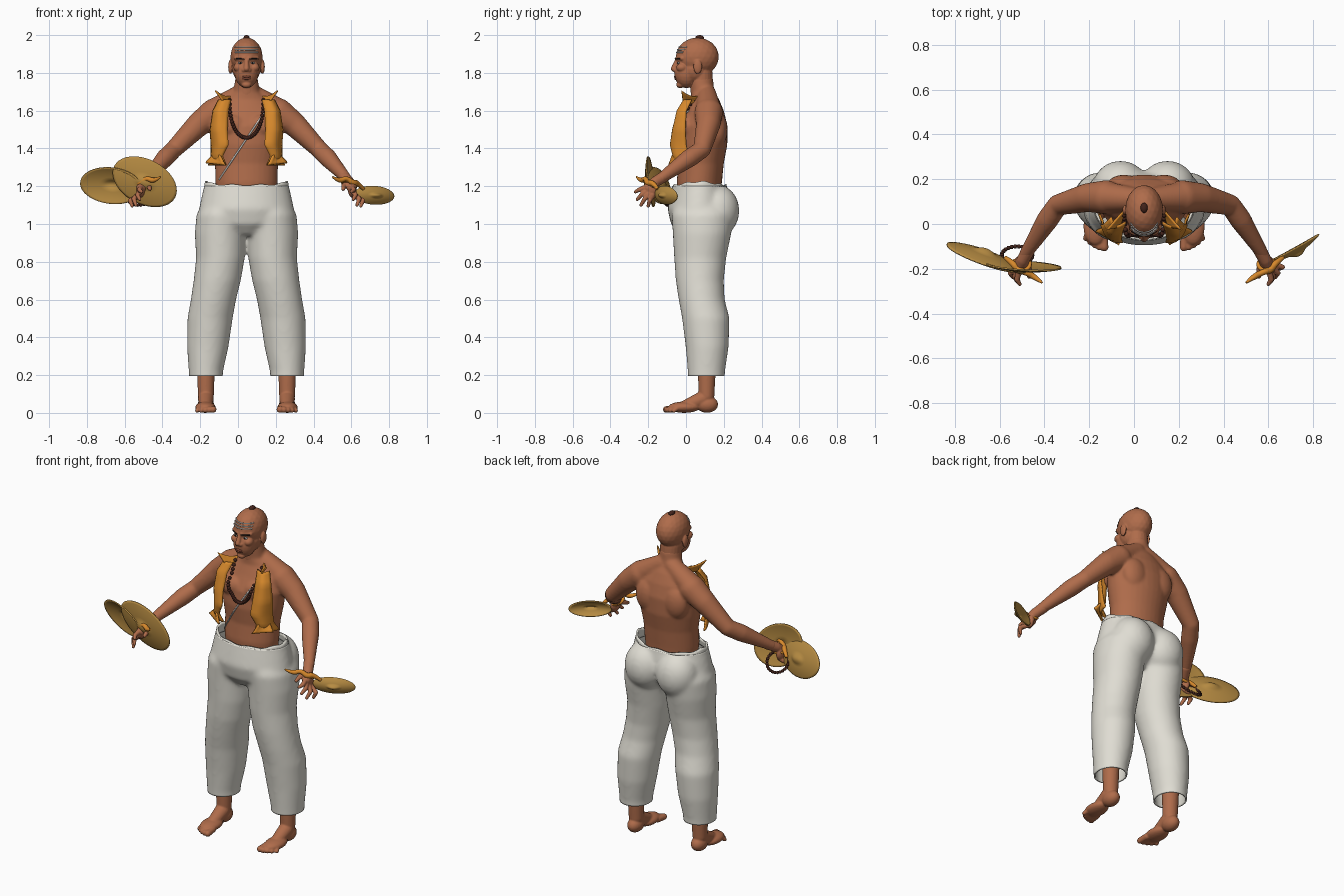
import bpy, bmesh, math
from mathutils import Vector, Matrix
from mathutils.bvhtree import BVHTree

cube = bpy.data.objects.get("Cube")
if cube:
    bpy.data.objects.remove(cube)

CX = 0.045  # the body stands slightly off centre; parts are built around its own axis
SIDES = (-1, 1)


def material(name, *rgb):
    m = bpy.data.materials.new(name)
    m.use_nodes = True
    m.diffuse_color = (*rgb, 1)
    m.node_tree.nodes["Principled BSDF"].inputs["Base Color"].default_value = (*rgb, 1)
    return m


SKIN = material("brown skin", .43, .15, .07)
LIP = material("lip brown", .27, .08, .045)
CLOTH = material("off white cloth", .74, .72, .65)
ORANGE = material("orange cloth", .68, .25, .025)
BRASS = material("brass", .47, .26, .055)
BEAD = material("dark wood", .055, .017, .011)
ASH = material("pale ash", .68, .67, .64)
BLACK = material("black", .012, .009, .008)


def finish(name, bm, mat, voxel=0, smooth=0, thick=0):
    """Turn a bmesh into a smooth object, optionally fused or thickened."""
    bmesh.ops.recalc_face_normals(bm, faces=bm.faces)
    mesh = bpy.data.meshes.new(name)
    bm.to_mesh(mesh)
    bm.free()
    ob = bpy.data.objects.new(name, mesh)
    bpy.context.collection.objects.link(ob)
    ob.location.x = CX
    if voxel:
        mod = ob.modifiers.new("fuse", "REMESH")
        mod.mode = "VOXEL"
        mod.voxel_size = voxel
        mod = ob.modifiers.new("soften", "SMOOTH")
        mod.iterations = smooth
        dg = bpy.context.evaluated_depsgraph_get()
        ob.data = bpy.data.meshes.new_from_object(ob.evaluated_get(dg))
        ob.modifiers.clear()
        ob.data.name = name
    if thick:
        ob.modifiers.new("thickness", "SOLIDIFY").thickness = thick
    ob.data.materials.clear()
    ob.data.materials.append(mat)
    ob.data.shade_smooth()
    return ob


def ball(bm, c, r, detail=3):
    r = r if isinstance(r, tuple) else (r, r, r)
    bmesh.ops.create_icosphere(bm, subdivisions=detail, radius=1,
                               matrix=Matrix.Translation(c) @ Matrix.Diagonal((*r, 1)))


def limb(bm, *joints):
    """Tapered rounded segments through joints given as (x, y, z, radius)."""
    for a, b in zip(joints, joints[1:]):
        t = bmesh.new()
        for x, y, z, r in (a, b):
            ball(t, (x, y, z), r)
        points = [v.co.copy() for v in t.verts]
        t.clear()
        for p in points:
            t.verts.new(p)
        bmesh.ops.convex_hull(t, input=t.verts)
        bmesh.ops.delete(t, geom=[v for v in t.verts if not v.link_faces], context="VERTS")
        tmp = bpy.data.meshes.new("tmp")
        t.to_mesh(tmp)
        t.free()
        bm.from_mesh(tmp)
        bpy.data.meshes.remove(tmp)


def loft(bm, rings, n=32):
    """Closed stack of level ellipses: (z, centre x, centre y, radius x, radius y)."""
    rows = [[bm.verts.new((cx + rx * math.cos(math.tau * i / n),
                           cy + ry * math.sin(math.tau * i / n), z)) for i in range(n)]
            for z, cx, cy, rx, ry in rings]
    for a, b in zip(rows, rows[1:]):
        for i in range(n):
            bm.faces.new((a[i], a[i - 1], b[i - 1], b[i]))
    bm.faces.new(rows[0])
    bm.faces.new(rows[-1])


def sheet(name, f, nu, nv, mat, thick):
    """Cloth or metal sheet from a function of two parameters."""
    bm = bmesh.new()
    g = [[bm.verts.new(f(i / nu, j / nv)) for j in range(nv + 1)] for i in range(nu + 1)]
    for i in range(nu):
        for j in range(nv):
            bm.faces.new((g[i][j], g[i + 1][j], g[i + 1][j + 1], g[i][j + 1]))
    bmesh.ops.remove_doubles(bm, verts=bm.verts, dist=.0005)
    return finish(name, bm, mat, thick=thick)


def cord(name, points, radius, mat, widths=None):
    cu = bpy.data.curves.new(name, "CURVE")
    cu.dimensions = "3D"
    cu.bevel_depth = radius
    cu.bevel_resolution = 2
    cu.use_fill_caps = True
    sp = cu.splines.new("NURBS")
    sp.points.add(len(points) - 1)
    for i, p in enumerate(points):
        sp.points[i].co = (*p, 1)
        sp.points[i].radius = widths[i] if widths else 1
    sp.use_endpoint_u = True
    sp.order_u = 3
    ob = bpy.data.objects.new(name, cu)
    ob.location.x = CX
    cu.materials.append(mat)
    bpy.context.collection.objects.link(ob)


def projector(ob):
    """Return a function that drops (x, z) onto the front of an object."""
    bm = bmesh.new()
    bm.from_mesh(ob.data)
    tree = BVHTree.FromBMesh(bm)
    bm.free()

    def drop(x, z, lift=0):
        hit = tree.ray_cast(Vector((x, -1, z)), Vector((0, 1, 0)))[0] or Vector((x, .05, z))
        return hit - Vector((0, lift, 0))
    return drop


# Torso and arms
bm = bmesh.new()
loft(bm, [(1.08, 0, .07, .15, .11), (1.22, 0, .07, .165, .12), (1.32, 0, .08, .167, .12),
          (1.42, 0, .085, .185, .134), (1.52, 0, .09, .198, .13), (1.6, 0, .1, .185, .1),
          (1.66, 0, .1, .12, .075), (1.7, 0, .088, .07, .062), (1.78, 0, .08, .058, .062)])
for s in SIDES:
    ball(bm, (s * .08, 0, 1.52), (.085, .045, .06))
    ball(bm, (s * .09, .165, 1.5), (.08, .055, .1))
    limb(bm, (s * .03, .11, 1.69, .05), (s * .17, .12, 1.595, .07))
    limb(bm, (s * .17, .12, 1.59, .076), (s * .25, .118, 1.53, .065), (s * .385, .085, 1.395, .047),
         (s * .43, .02, 1.35, .049), (s * .53, -.135, 1.24, .028))
torso = finish("torso_and_arms", bm, SKIN, .008, 8)

# Hands with spread fingers
TIPS = ((.555, -.268, 1.17), (.565, -.258, 1.13), (.585, -.238, 1.1), (.605, -.2, 1.095))
for s, side in zip(SIDES, ("right", "left")):
    bm = bmesh.new()
    limb(bm, (s * .515, -.115, 1.252, .03), (s * .54, -.16, 1.225, .029), (s * .558, -.2, 1.19, .026))
    ball(bm, (s * .56, -.185, 1.185), (.024, .04, .045))
    limb(bm, (s * .535, -.16, 1.22, .02), (s * .515, -.2, 1.2, .014), (s * .512, -.235, 1.185, .01))
    for i, (x, y, z) in enumerate(TIPS):
        ky, kz = -.215 + i * .014, 1.193 - i * .013
        limb(bm, (s * .56, ky, kz, .015), (s * (x + .012), (ky + y) / 2 - .006, (kz + z) / 2, .012),
             (s * x, y, z, .009))
    finish(side + "_hand", bm, SKIN, .004, 3)

# Head, with brow, nose, cheeks and ears
bm = bmesh.new()
ball(bm, (0, .06, 1.885), (.085, .114, .102))
ball(bm, (0, .002, 1.802), (.064, .064, .083))
ball(bm, (0, .045, 1.82), (.074, .078, .08))
ball(bm, (0, -.03, 1.737), (.026, .022, .018))
limb(bm, (0, .085, 1.69, .06), (0, .08, 1.8, .06))
limb(bm, (0, -.047, 1.868, .011), (0, -.066, 1.822, .015))
for s in SIDES:
    limb(bm, (s * .012, -.046, 1.877, .012), (s * .055, -.02, 1.877, .012))
    ball(bm, (s * .043, -.022, 1.828), (.026, .03, .024))
    ball(bm, (s * .014, -.058, 1.815), .011)
    ball(bm, (s * .085, .062, 1.832), (.012, .023, .038))
head = finish("head", bm, SKIN, .004, 4)
face = projector(head)

# Eyes, brows, mouth, forehead stripes and topknot
for s, side in zip(SIDES, ("right", "left")):
    eye = face(s * .032, 1.853)
    for part, size, lift, mat in (("eye", (.014, .006, .006), 0, ASH), ("iris", (.006, .004, .006), .004, BLACK)):
        bm = bmesh.new()
        ball(bm, eye - Vector((0, lift, 0)), size)
        finish(side + "_" + part, bm, mat)
    cord(side + "_brow", [face(s * x, 1.874 + .2 * x * (.07 - x)) for x in (.012, .024, .036, .048, .057)], .0035, BLACK)
bm = bmesh.new()
for z in (1.769, 1.779):
    ball(bm, face(0, z), (.024, .006, .006))
finish("lips", bm, LIP)
for k in range(3):
    z = 1.909 + k * .014
    cord("forehead_stripe", [face(x / 100, z, .001) for x in range(-6, 7)], .0035, ASH)
bm = bmesh.new()
ball(bm, (0, .072, 1.986), (.016, .023, .014))
finish("topknot", bm, BEAD)

# Bare feet and shins
for s, side in zip(SIDES, ("right", "left")):
    bm = bmesh.new()
    limb(bm, (s * .215, .11, .4, .055), (s * .215, .11, .2, .046), (s * .215, .108, .09, .042))
    ball(bm, (s * .215, .112, .045), (.043, .058, .045))
    limb(bm, (s * .215, .09, .075, .042), (s * .215, .0, .035, .034))
    ball(bm, (s * .217, -.01, .03), (.054, .085, .03))
    for i in range(5):
        r = .018 - i * .0015
        limb(bm, (s * (.18 + i * .019), -.05, .022, r), (s * (.177 + i * .021), -.104 + i * i * .0025, r, r))
    finish(side + "_foot", bm, SKIN, .005, 3)

# Baggy trousers, open at the waist and both hems
bm = bmesh.new()
for s in SIDES:
    loft(bm, [(z, s * cx, cy, rx, ry) for z, cx, cy, rx, ry in (
        (.14, .215, .108, .088, .096), (.22, .215, .108, .091, .099), (.35, .205, .112, .11, .114),
        (.5, .193, .105, .12, .126), (.6, .175, .083, .12, .122), (.7, .155, .073, .125, .127),
        (.82, .138, .075, .129, .138), (.95, .137, .085, .137, .155), (1.05, .13, .088, .135, .165),
        (1.15, .11, .085, .1, .13))])
    ball(bm, (s * .105, .165, 1.07), (.125, .118, .14))
loft(bm, [(.94, 0, .06, .06, .09), (1, 0, .06, .23, .14), (1.08, 0, .07, .252, .168),
          (1.15, 0, .072, .237, .156), (1.21, 0, .072, .223, .143), (1.29, 0, .072, .22, .14)])
trousers = finish("trousers", bm, CLOTH, .011, 12)
bm = bmesh.new()
bm.from_mesh(trousers.data)
for z, top in ((1.2, True), (.195, False)):
    bmesh.ops.bisect_plane(bm, geom=bm.verts[:] + bm.edges[:] + bm.faces[:], plane_co=(0, 0, z),
                           plane_no=(0, 0, 1), clear_outer=top, clear_inner=not top)
bm.to_mesh(trousers.data)
bm.free()
trousers.data.shade_smooth()
trousers.modifiers.new("thickness", "SOLIDIFY").thickness = .008


def waist(u, v):
    a = math.tau * u
    lift = .018 * math.cos(a) ** 4 + .004 * math.sin(a * 9)
    return ((.228 - .008 * v) * math.cos(a), .072 + (.149 - .008 * v) * math.sin(a), 1.165 + v * (.042 + lift))


sheet("waistband", waist, 64, 4, CLOTH, .01)

# Open vest panels, flared collar flaps and hanging ends
PANEL = ((1.66, .08, .005, .15, .03), (1.6, .095, -.035, .18, 0), (1.5, .1, -.068, .195, -.005),
         (1.42, .095, -.085, .19, 0), (1.36, .125, -.07, .19, .015), (1.31, .105, -.058, .205, .045))
for s, side in zip(SIDES, ("right", "left")):
    def panel(u, v):
        i = min(int(u * 5), 4)
        z, xi, yi, xo, yo = Vector(PANEL[i]).lerp(Vector(PANEL[i + 1]), u * 5 - i)
        bulge = .03 * math.sin(math.pi * v)
        return (s * (xi + (xo - xi) * v + bulge * .4), yi + (yo - yi) * v - bulge, z)

    def collar(u, v):
        low = Vector((.105, -.015, 1.63)).lerp(Vector((.085, .05, 1.645)), u)
        high = Vector((.162, -.025, 1.708)).lerp(Vector((.058, .09, 1.688)), u)
        p = low.lerp(high, v) - Vector((0, 0, .02 * v * math.sin(math.pi * u)))
        return (s * p.x, p.y, p.z)

    def hanging_end(u, v):
        w = .018 + .034 * u
        return (s * (.165 + w * (2 * v - 1)), -.075 + .06 * v - .02 * u, 1.365 - .055 * u + .018 * u * v)

    sheet(side + "_vest_panel", panel, 20, 8, ORANGE, .009)
    sheet(side + "_collar_flap", collar, 8, 6, ORANGE, .008)
    sheet(side + "_vest_end", hanging_end, 4, 6, ORANGE, .012)

# Bead necklace, chest thread and wrist beads
chest = projector(torso)
bm = bmesh.new()
for i in range(-17, 18):
    t = i / 17
    ball(bm, chest(.09 * math.sin(t * math.pi / 2), 1.457 + .2 * t * t, .009), .0105, 2)
finish("bead_necklace", bm, BEAD)
cord("chest_thread", [chest(.1 - .0245 * i, 1.6 - .0365 * i, .002) for i in range(11)], .0045, ASH)
bm = bmesh.new()
for i in range(26):
    a = math.tau * i / 26
    ball(bm, (-.567 + .068 * math.cos(a), -.14 + .04 * math.sin(a), 1.15 - .05 * math.sin(a)), .0095, 2)
finish("wrist_beads", bm, BEAD)


# Hand cymbals: shallow dishes with a raised boss
def cymbal(name, centre, u, v, depth):
    c, u, v = Vector(centre), Vector(u), Vector(v)
    n = u.cross(v).normalized()

    def dish(a, r):
        boss = .6 * max(0, 1 - (r / .3) ** 2)
        return c + (u * math.cos(math.tau * a) + v * math.sin(math.tau * a)) * r + n * depth * (1 - r * r + boss - .5)
    sheet(name, dish, 40, 12, BRASS, .007)


cymbal("right_front_cymbal", (-.54, -.2, 1.222), (.15, 0, -.1), (.08, -.022, .09), .022)
cymbal("right_back_cymbal", (-.712, -.135, 1.207), (.163, -.053, -.025), (.02, -.04, .095), -.025)
cymbal("left_cymbal", (.682, -.118, 1.152), (.105, .058, .004), (-.02, -.012, .05), .025)

# Orange ties wound round each hand
for s, side in zip(SIDES, ("right", "left")):
    cord(side + "_tie", [(s * x, y, z) for x, y, z in (
        (.455, -.262, 1.25), (.49, -.235, 1.225), (.53, -.215, 1.245), (.565, -.205, 1.215),
        (.585, -.175, 1.22), (.62, -.15, 1.185))], .015, ORANGE, (.3, 1, .8, 1.1, 1, .6))
    cord(side + "_tie_loop", [(s * (.545 + .04 * math.cos(k)), -.18 + .03 * math.sin(k), 1.212 + .02 * math.cos(k + 2))
                              for k in range(8)], .009, ORANGE)
